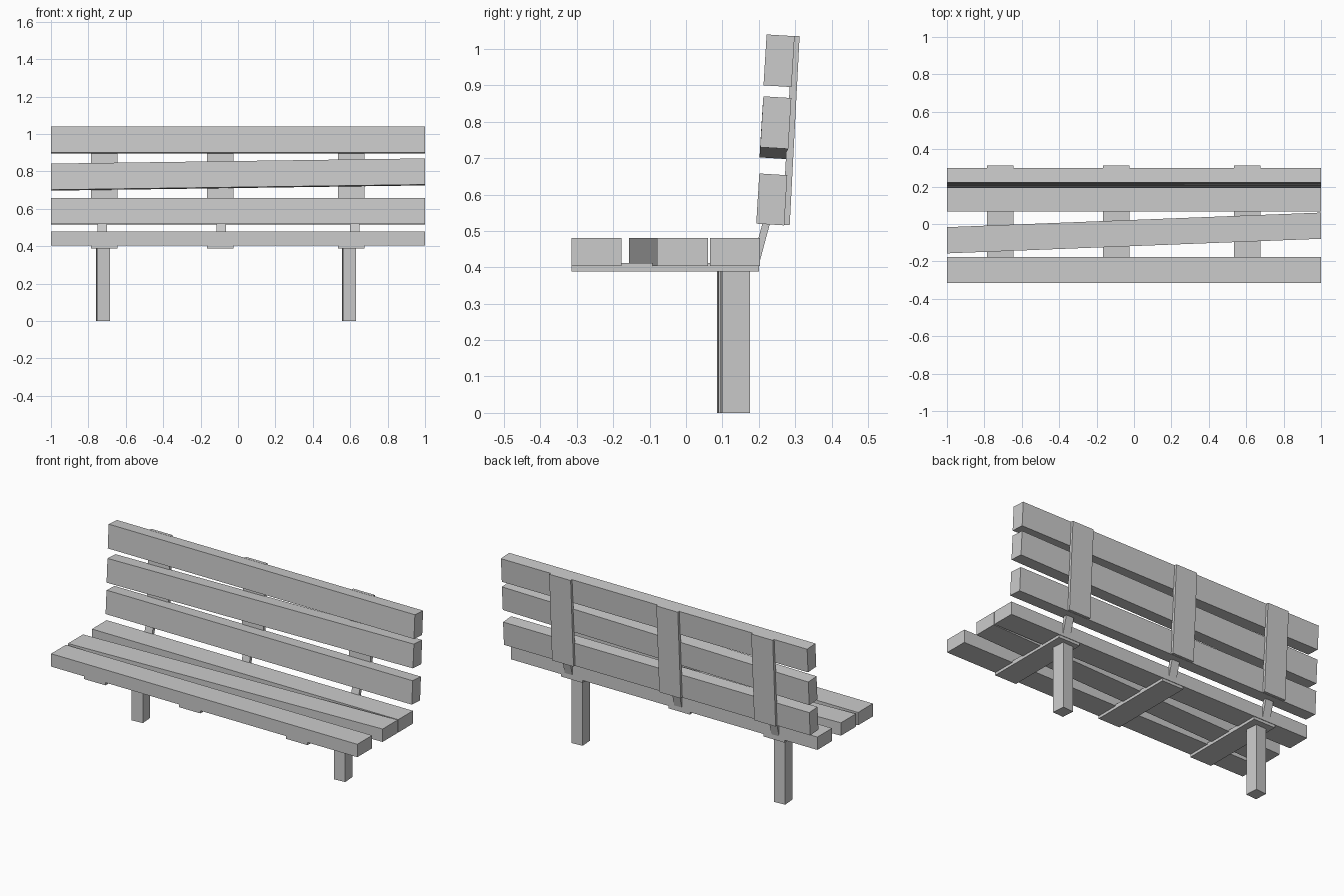
import bpy, math

if "Cube" in bpy.data.objects:
    bpy.data.objects.remove(bpy.data.objects["Cube"])

def bar(name, x0, x1, profile, slide=(0, 0)):
    """Extrude a YZ quad along x; slide offsets the right end in (y, z)."""
    verts = [(x0, y, z) for y, z in profile]
    verts += [(x1, y + slide[0], z + slide[1]) for y, z in profile]
    faces = [(3, 2, 1, 0), (4, 5, 6, 7)]
    faces += [(i, (i + 1) % 4, (i + 1) % 4 + 4, i + 4) for i in range(4)]
    mesh = bpy.data.meshes.new(name)
    mesh.from_pydata(verts, [], faces)
    ob = bpy.data.objects.new(name, mesh)
    bpy.context.collection.objects.link(ob)
    return ob

def rect(y0, y1, z0, z1):
    return [(y0, z0), (y1, z0), (y1, z1), (y0, z1)]

def tilted(y, z, depth, height, angle):
    """Leaning rectangle whose lower front corner is (y, z)."""
    c, s = math.cos(angle), math.sin(angle)
    return [(y + u * c + v * s, z - u * s + v * c)
            for u, v in ((0, 0), (depth, 0), (depth, height), (0, height))]

# Seat slats, the middle one askew
bar("seat_slat_front", -1, 1, rect(-0.315, -0.177, 0.404, 0.48))
bar("seat_slat_middle", -1, 1, rect(-0.157, -0.017, 0.404, 0.48), (0.078, 0))
bar("seat_slat_rear", -1, 1, rect(0.066, 0.203, 0.404, 0.48))

# Backrest slats, the middle one askew
lean = math.radians(3.5)
bar("back_slat_lower", -1, 1, tilted(0.193, 0.52, 0.077, 0.138, lean))
bar("back_slat_middle", -1, 1, tilted(0.202, 0.702, 0.077, 0.14, lean), (0.002, 0.028))
bar("back_slat_upper", -1, 1, tilted(0.213, 0.9, 0.077, 0.14, lean))

# Flat supports under the seat and behind the back, joined by braces
for i, x in enumerate((-0.715, -0.095, 0.605)):
    bar(f"seat_support_{i}", x - 0.07, x + 0.07, rect(-0.315, 0.2, 0.388, 0.412))
    bar(f"back_support_{i}", x - 0.07, x + 0.07,
        tilted(0.265, 0.517, 0.02, 0.52, math.radians(3)))
    xb = x - 0.01 + 0.015 * i
    bar(f"brace_{i}", xb - 0.025, xb + 0.025,
        tilted(0.183, 0.42, 0.02, 0.14, math.radians(15)))

# Legs, slightly twisted
for name, x, y in (("leg_left", -0.722, 0.125), ("leg_right", 0.593, 0.135)):
    leg = bar(name, -0.035, 0.035, rect(-0.038, 0.038, 0, 0.39))
    leg.location = (x, y, 0)
    leg.rotation_euler.z = math.radians(4)
